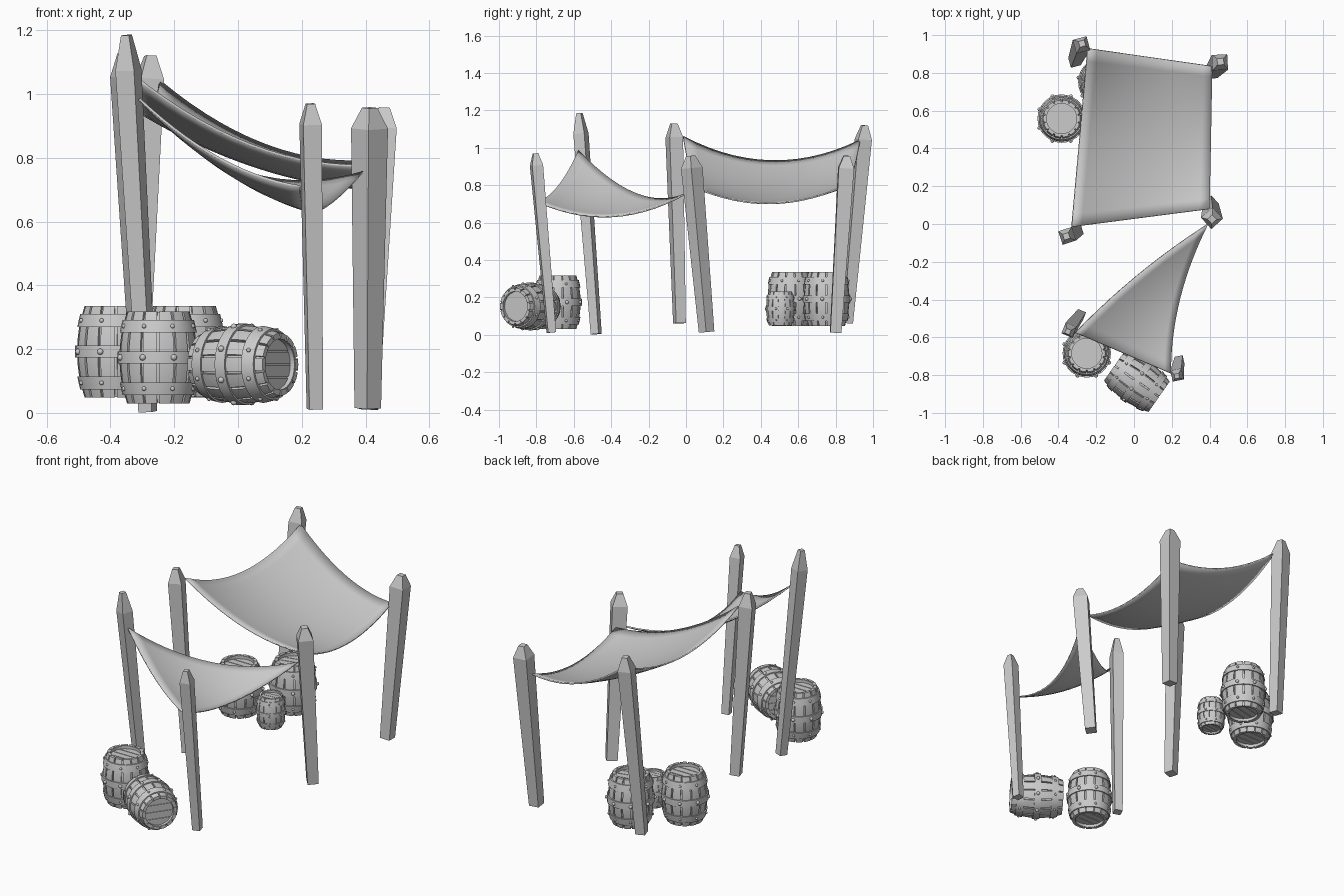
import bpy, bmesh, math
from mathutils import Vector, Matrix

if "Cube" in bpy.data.objects:
    bpy.data.objects.remove(bpy.data.objects["Cube"])


def finish(name, bm, smooth=None):
    me = bpy.data.meshes.new(name)
    bmesh.ops.recalc_face_normals(bm, faces=bm.faces)
    bm.to_mesh(me)
    bm.free()
    ob = bpy.data.objects.new(name, me)
    bpy.context.collection.objects.link(ob)
    if smooth:
        bpy.ops.object.select_all(action='DESELECT')
        ob.select_set(True)
        bpy.context.view_layer.objects.active = ob
        bpy.ops.object.shade_smooth_by_angle(angle=math.radians(smooth))
    return ob


def skin(bm, rings, closed=False):
    """Bridge equal rings of points; cap the ends or close into a loop."""
    vs = [[bm.verts.new(p) for p in r] for r in rings]
    n, m = len(vs[0]), len(vs)
    for i in range(m if closed else m - 1):
        a, b = vs[i], vs[(i + 1) % m]
        for j in range(n):
            bm.faces.new((a[j], a[(j + 1) % n], b[(j + 1) % n], b[j]))
    if not closed:
        bm.faces.new(vs[0][::-1])
        bm.faces.new(vs[-1])


def lathe(bm, profile, n=28, closed=False):
    skin(bm, [[(r * math.cos(2 * math.pi * j / n), r * math.sin(2 * math.pi * j / n), z)
               for j in range(n)] for r, z in profile], closed)


# Leaning tapered posts with pointed caps
def post(name, bottom, top, width, cap, turn):
    b, t = Vector(bottom), Vector(top)
    h = (t - b).length
    q = Vector((0, 0, 1)).rotation_difference(t - b)
    rings = []
    for w, z in ((0.72 * width, 0), (width, h - cap), (0.42 * width, h)):
        ring = []
        for k in range(4):
            a = math.radians(turn + 45 + 90 * k)
            ring.append(b + q @ Vector((w * math.cos(a) / 2 ** .5, w * math.sin(a) / 2 ** .5, z)))
        rings.append(ring)
    bm = bmesh.new()
    skin(bm, rings)
    finish(name, bm)


post("back_left_post", (-.315, .86, .063), (-.275, .955, 1.12), .075, .075, 15)
post("back_right_post", (.41, .80, .012), (.458, .86, .957), .082, .065, 3)
post("middle_left_post", (-.30, -.035, .062), (-.358, -.065, 1.13), .075, .075, 18)
post("middle_right_post", (.407, .11, .015), (.413, .025, .957), .082, .065, 42)
post("front_left_post", (-.283, -.48, .004), (-.35, -.57, 1.185), .063, .11, -22)
post("front_right_post", (.241, -.72, .012), (.227, -.805, .97), .06, .065, 12)


# Sagging four-cornered sail
def thicken(ob, t=.008):
    m = ob.modifiers.new("thickness", 'SOLIDIFY')
    m.thickness = t
    m.offset = 0


N = 14
p00, p10 = Vector((-.33, -.015, 1.06)), Vector((.40, .08, .775))
p01, p11 = Vector((-.245, .93, 1.04)), Vector((.415, .835, .79))
bm = bmesh.new()
grid = []
for i in range(N + 1):
    row = []
    for j in range(N + 1):
        u, v = i / N, j / N
        p = (p00 * (1 - u) + p10 * u) * (1 - v) + (p01 * (1 - u) + p11 * u) * v
        su, sv = 4 * u * (1 - u), 4 * v * (1 - v)
        p.z -= .075 * su + (.12 - .04 * u) * sv - .03 * su * sv
        row.append(bm.verts.new(p))
    grid.append(row)
for i in range(N):
    for j in range(N):
        bm.faces.new((grid[i][j], grid[i + 1][j], grid[i + 1][j + 1], grid[i][j + 1]))
thicken(finish("large_sail", bm, 40))

# Sagging triangular sail
D, E, F = Vector((.392, .0, .755)), Vector((-.31, -.575, .985)), Vector((.195, -.79, .71))
bm = bmesh.new()
rows = []
for i in range(N + 1):
    d = 1 - i / N
    row = []
    for j in range(i + 1):
        f = j / N
        e = i / N - f
        p = D * d + E * e + F * f
        p.z -= 4 * (.115 * d * e + .10 * d * f + .05 * e * f)
        p.x -= 4 * (.018 * d * e + .05 * d * f)
        p.y += 4 * .02 * d * e
        row.append(bm.verts.new(p))
    rows.append(row)
for i in range(N):
    for j in range(i + 1):
        bm.faces.new((rows[i][j], rows[i + 1][j], rows[i + 1][j + 1]))
        if j < i:
            bm.faces.new((rows[i][j], rows[i + 1][j + 1], rows[i][j + 1]))
thicken(finish("triangle_sail", bm, 40))


# Barrels, centred on their own origin, axis along z
H, RM, RE = .144, .122, .098


def rad(z):
    return RM - (RM - RE) * (z / H) ** 2


def barrel(name, loc, turn=0, scale=1.0, lying=False):
    bm = bmesh.new()
    zs = [H * (-1 + k / 4) for k in range(9)]
    # inner core with recessed ends
    core = [(rad(H) - .018, -H + .022), (rad(H) - .018, -H + .002)]
    core += [(rad(z) - .009, z * .985) for z in zs]
    core += [(rad(H) - .018, H - .002), (rad(H) - .018, H - .022)]
    lathe(bm, core)
    # staves
    n = 14
    for k in range(n):
        a0 = 2 * math.pi * k / n
        w = math.pi / n * .84
        rings = []
        for z in zs:
            ro, ri = rad(z), rad(z) - .016
            rings.append([(r * math.cos(a0 + a), r * math.sin(a0 + a), z) for r, a in
                          ((ro, -w), (ro, 0), (ro, w), (ri, w), (ri, 0), (ri, -w))])
        skin(bm, rings)
    # hoops
    for zc, hw in ((-.098, .02), (0, .019), (.098, .02)):
        a, b = zc - hw, zc + hw
        lathe(bm, [(rad(a) - .008, a), (rad(a) + .006, a), (rad(zc) + .006, zc),
                   (rad(b) + .006, b), (rad(b) - .008, b)], closed=True)
        # rivets
        for k in range(8):
            t = 2 * math.pi * (k + .5) / 8
            r = rad(zc) + .006
            bmesh.ops.create_icosphere(bm, subdivisions=2, radius=.010 if zc == 0 else .007,
                                       matrix=Matrix.Translation((r * math.cos(t), r * math.sin(t), zc)))
    # boards in both ends
    R = RE - .017
    for s in (-1, 1):
        for k in range(4):
            y0, y1 = -R + k * R / 2 + .002, -R + (k + 1) * R / 2 - .002
            x0, x1 = (math.sqrt(max(R * R - y * y, 0)) for y in (y0, y1))
            ym = (y0 + y1) / 2
            xm = math.sqrt(R * R - ym * ym)
            out = [(-x0, y0), (x0, y0), (xm, ym), (x1, y1), (-x1, y1), (-xm, ym)]
            skin(bm, [[(x, y, s * (H - q)) for x, y in out] for q in (.024, .018)])
    m = Matrix.Translation(loc) @ Matrix.Rotation(math.radians(turn), 4, 'Z')
    if lying:
        m = m @ Matrix.Rotation(math.pi / 2, 4, 'Y') @ Matrix.Rotation(math.pi / 2, 4, 'Z')
    bm.transform(m @ Matrix.Scale(scale, 4))
    finish(name, bm, 35)


barrel("front_upright_barrel", (-.25, -.685, .174))
barrel("front_lying_barrel", (.015, -.832, .152), -35, lying=True)
barrel("back_left_barrel", (-.383, .558, .192))
barrel("back_right_barrel", (-.168, .752, .192), 12)
barrel("small_barrel", (-.14, .505, .14), 5, .63)
